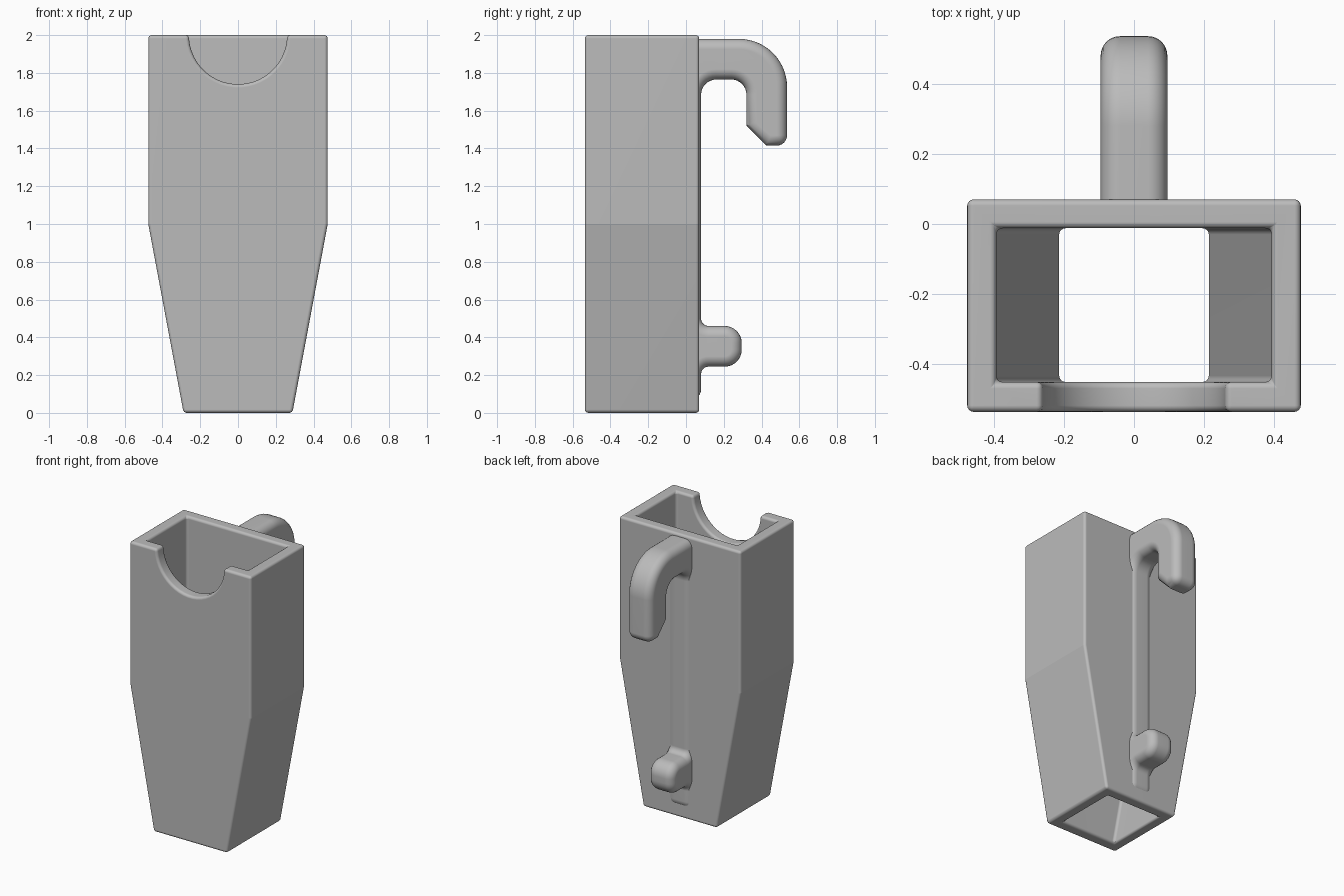
import bpy, bmesh, math

if "Cube" in bpy.data.objects:
    bpy.data.objects.remove(bpy.data.objects["Cube"])

grey = bpy.data.materials.new("plain grey")
grey.diffuse_color = (0.5, 0.5, 0.5, 1)
grey.use_nodes = True
grey.node_tree.nodes["Principled BSDF"].inputs["Base Color"].default_value = grey.diffuse_color


def make_object(name, bm):
    bmesh.ops.recalc_face_normals(bm, faces=bm.faces)
    me = bpy.data.meshes.new(name)
    bm.to_mesh(me)
    bm.free()
    ob = bpy.data.objects.new(name, me)
    bpy.context.collection.objects.link(ob)
    me.materials.append(grey)
    return ob


def select_only(ob):
    bpy.ops.object.select_all(action='DESELECT')
    ob.select_set(True)
    bpy.context.view_layer.objects.active = ob


def finish(ob, angle=35):
    select_only(ob)
    bpy.ops.object.shade_smooth_by_angle(angle=math.radians(angle))


def arc(cy, cz, r, a0, a1, n=8):
    pts = []
    for i in range(n + 1):
        a = math.radians(a0 + (a1 - a0) * i / n)
        pts.append((cy + r * math.cos(a), cz + r * math.sin(a)))
    return pts


# Holder body: open rectangular tube, tapering below z = 1
bm = bmesh.new()


def ring(hx, y0, y1, z):
    return [bm.verts.new(p) for p in
            ((-hx, y0, z), (hx, y0, z), (hx, y1, z), (-hx, y1, z))]


outer = [ring(hx, -0.535, 0.07, z) for hx, z in ((0.475, 2), (0.475, 1), (0.288, 0))]
inner = [ring(hx, -0.45, -0.012, z) for hx, z in ((0.392, 2), (0.392, 1), (0.21, 0))]
loops = outer + inner[::-1]
for a, b in zip(loops, loops[1:] + loops[:1]):
    for i in range(4):
        j = (i + 1) % 4
        bm.faces.new((a[i], a[j], b[j], b[i]))
body = make_object("holder_body", bm)

# Round notch cutter for the front wall
bm = bmesh.new()
n = 48
circle = [(0.26 * math.cos((i + 0.5) * math.tau / n),
           2 + 0.26 * math.sin((i + 0.5) * math.tau / n)) for i in range(n)]
base = bm.faces.new([bm.verts.new((x, -0.7, z)) for x, z in circle])
ext = bmesh.ops.extrude_face_region(bm, geom=[base])
for v in ext["geom"]:
    if isinstance(v, bmesh.types.BMVert):
        v.co.y = -0.25
cutter = make_object("notch_cutter", bm)
cutter.hide_render = True

# Cut the notch, then soften every sharp edge
select_only(body)
cut = body.modifiers.new("notch", 'BOOLEAN')
cut.operation = 'DIFFERENCE'
cut.solver = 'EXACT'
cut.object = cutter
bev = body.modifiers.new("soft_edges", 'BEVEL')
bev.width = 0.018
bev.segments = 4
bev.limit_method = 'ANGLE'
bev.angle_limit = math.radians(40)
bev.use_clamp_overlap = False
for m in ("notch", "soft_edges"):
    bpy.ops.object.modifier_apply(modifier=m)
bpy.data.objects.remove(cutter)
finish(body)
# Keep the fold at z = 1 crisp
for e in body.data.edges:
    if all(abs(body.data.vertices[v].co.z - 1) < 0.01 for v in e.vertices):
        e.use_edge_sharp = True
wn = body.modifiers.new("flat_faces", 'WEIGHTED_NORMAL')
wn.keep_sharp = True

# Belt clip: hook, back strip and lower peg from one side profile
tip, strip_end = (0.535, 1.415), (0.08, 0.07)
profile = [(0.0, 1.98)]
profile += arc(0.28, 1.725, 0.255, 90, 0, 14)
profile += [tip, (0.425, 1.415), (0.32, 1.52)]
profile += arc(0.24, 1.685, 0.08, 0, 90)
profile += arc(0.16, 1.685, 0.08, 90, 180)
profile += arc(0.12, 0.50, 0.04, 180, 270)
profile += arc(0.205, 0.37, 0.09, 90, 0)
profile += arc(0.205, 0.335, 0.09, 0, -90)
profile += arc(0.12, 0.205, 0.04, 90, 180)
profile += [strip_end, (0.0, 0.07)]

bm = bmesh.new()
sides = [[bm.verts.new((x, y, z)) for y, z in profile] for x in (-0.095, 0.095)]
for s in sides:
    bm.faces.new(s)
count = len(profile)
for i in range(count):
    j = (i + 1) % count
    bm.faces.new((sides[0][i], sides[0][j], sides[1][j], sides[1][i]))
bmesh.ops.recalc_face_normals(bm, faces=bm.faces)
rim = []
for e in bm.edges:
    a, b = (v.co for v in e.verts)
    if abs(a.x - b.x) < 1e-5:
        if max(a.y, b.y) > 0.01:
            rim.append(e)
    elif any(abs(a.y - y) + abs(a.z - z) < 1e-4 for y, z in (tip, strip_end)):
        rim.append(e)
bmesh.ops.bevel(bm, geom=rim, offset=0.055, offset_type='OFFSET', segments=6,
                profile=0.5, affect='EDGES', clamp_overlap=False)
clip = make_object("hook_clip", bm)
finish(clip)
wn = clip.modifiers.new("flat_faces", 'WEIGHTED_NORMAL')
wn.keep_sharp = True
